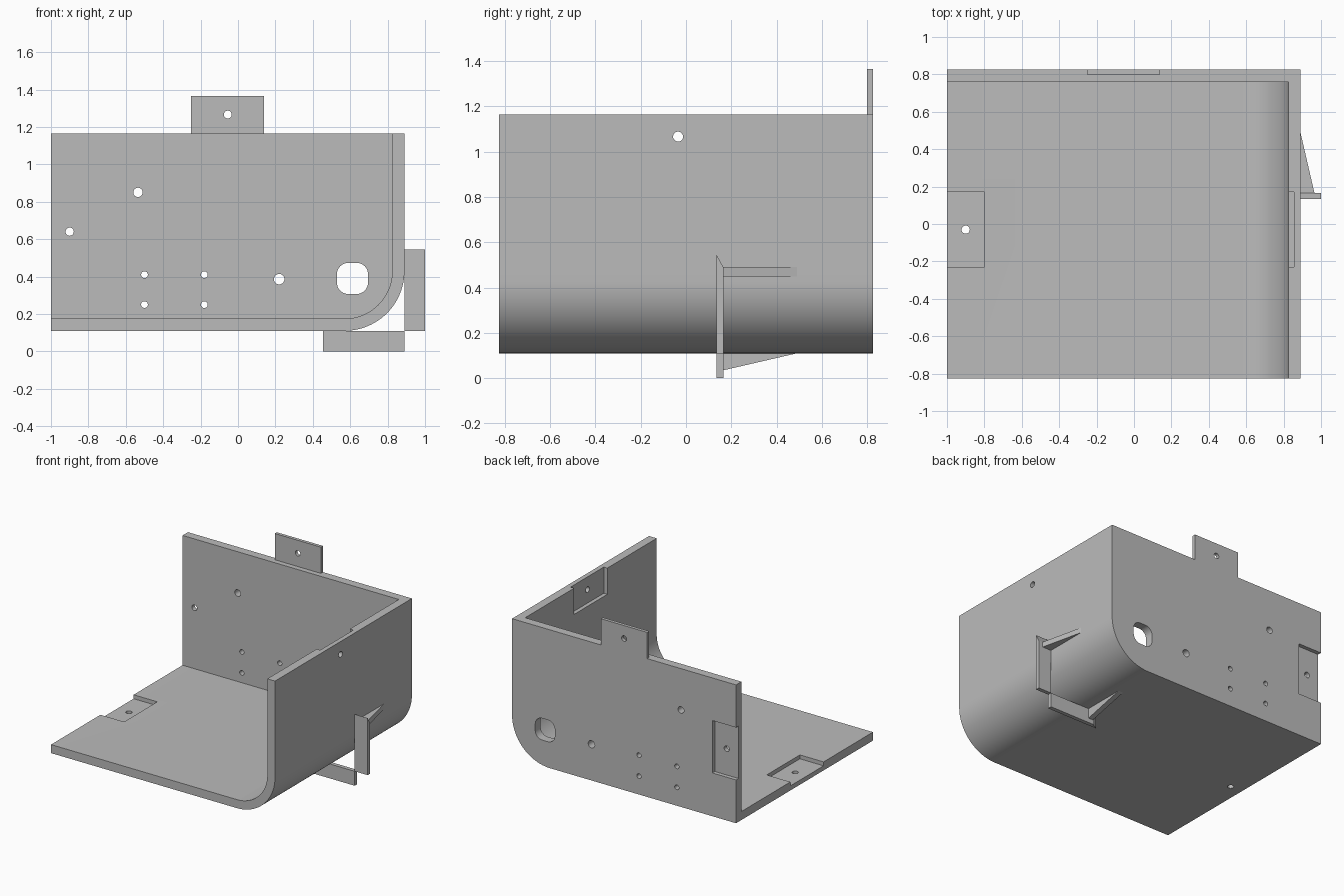
import bpy, bmesh
from math import sin, cos, pi
from mathutils import Vector

cube = bpy.data.objects.get("Cube")
if cube:
    bpy.data.objects.remove(cube, do_unlink=True)

grey = bpy.data.materials.new("plain grey")
grey.use_nodes = True
colour = (0.5, 0.5, 0.5, 1)
grey.diffuse_color = colour
grey.node_tree.nodes["Principled BSDF"].inputs["Base Color"].default_value = colour

# Main dimensions
LEFT, SIDE, BASE, TOP = -1.0, 0.89, 0.11, 1.165
DEPTH, WALL, BEND, RECESS = 0.825, 0.065, 0.32, 0.03


def prism(name, points, direction):
    """Extrude a flat outline along a direction."""
    bm = bmesh.new()
    face = bm.faces.new([bm.verts.new(p) for p in points])
    moved = bmesh.ops.extrude_face_region(bm, geom=[face])["geom"]
    bmesh.ops.translate(bm, vec=Vector(direction),
                        verts=[v for v in moved if isinstance(v, bmesh.types.BMVert)])
    bmesh.ops.recalc_face_normals(bm, faces=bm.faces)
    mesh = bpy.data.meshes.new(name)
    bm.to_mesh(mesh)
    bm.free()
    mesh.materials.append(grey)
    obj = bpy.data.objects.new(name, mesh)
    bpy.context.collection.objects.link(obj)
    return obj


def box(name, x, y, z):
    outline = [(x[0], y[0], z[0]), (x[1], y[0], z[0]), (x[1], y[1], z[0]), (x[0], y[1], z[0])]
    return prism(name, outline, (0, 0, z[1] - z[0]))


def arc(cx, cz, r, start, end, steps):
    return [(cx + r * cos(start + (end - start) * i / steps),
             cz + r * sin(start + (end - start) * i / steps)) for i in range(steps + 1)]


def hole(axis, u, v, r, half=0):
    """Cutter through a wall: round, or a rounded square when half > r."""
    off = max(half - r, 0)
    ring = []
    for k, (su, sv) in enumerate([(1, 1), (-1, 1), (-1, -1), (1, -1)]):
        ring += arc(u + su * off, v + sv * off, r, k * pi / 2, (k + 1) * pi / 2, 8)[:8 + (off > 0)]
    if axis == "x":
        return prism("hole_cutter", [(0.7, a, b) for a, b in ring], (0.3, 0, 0))
    if axis == "y":
        return prism("hole_cutter", [(a, 0.7, b) for a, b in ring], (0, 0.2, 0))
    return prism("hole_cutter", [(a, b, 0.05) for a, b in ring], (0, 0, 0.2))


def cut(target, cutter):
    mod = target.modifiers.new("cut", 'BOOLEAN')
    mod.operation, mod.solver, mod.object = 'DIFFERENCE', 'EXACT', cutter
    bpy.ops.object.select_all(action='DESELECT')
    bpy.context.view_layer.objects.active = target
    target.select_set(True)
    bpy.ops.object.modifier_apply(modifier=mod.name)
    bpy.data.objects.remove(cutter, do_unlink=True)


# Rounded shell: solid block with the inside hollowed out
cx, cz = SIDE - BEND, BASE + BEND
outer = [(LEFT, TOP), (LEFT, BASE)] + arc(cx, cz, BEND, -pi / 2, 0, 24) + [(SIDE, TOP)]
inner = [(LEFT - 0.1, TOP + 0.1), (LEFT - 0.1, BASE + WALL)]
inner += arc(cx, cz, BEND - WALL, -pi / 2, 0, 24) + [(SIDE - WALL, TOP + 0.1)]
shell = prism("rounded_shell", [(x, -DEPTH, z) for x, z in outer], (0, 2 * DEPTH, 0))
cut(shell, prism("cavity_cutter", [(x, -DEPTH - 0.1, z) for x, z in inner],
                 (0, 2 * DEPTH + 0.1 - WALL, 0)))

# Shallow recesses in floor, back wall and side wall
floor_z, side_x = BASE + WALL, SIDE - WALL
cut(shell, box("recess_cutter", (-1.1, -0.8), (-0.23, 0.17), (floor_z - RECESS, 0.3)))
cut(shell, box("recess_cutter", (-1.1, -0.8), (DEPTH - RECESS, 0.9), (0.44, 0.84)))
cut(shell, box("recess_cutter", (0.7, side_x + RECESS), (-0.23, 0.17), (0.965, 1.3)))

# Screw holes and the cable opening
cut(shell, hole("z", -0.9, -0.03, 0.022))
cut(shell, hole("x", -0.035, 1.067, 0.022))
for x, z, r in [(-0.9, 0.64, 0.022), (-0.535, 0.85, 0.025), (0.22, 0.386, 0.028)]:
    cut(shell, hole("y", x, z, r))
for x in (-0.5, -0.18):
    for z in (0.25, 0.41):
        cut(shell, hole("y", x, z, 0.018))
cut(shell, hole("y", 0.612, 0.39, 0.06, 0.083))

# Mounting tab above the back wall
tab = box("mounting_tab", (-0.25, 0.14), (0.8, DEPTH), (TOP, 1.365))
cut(tab, hole("y", -0.055, 1.266, 0.021))


# Stop plates and tapered gussets, mirrored across the rounded corner
def side_place(out, y, along):
    return (SIDE + out, y, BASE + along)


def under_place(out, y, along):
    return (SIDE - along, y, BASE - out)


for where, place, normal in [("side", side_place, Vector((1, 0, 0))),
                             ("under", under_place, Vector((0, 0, -1)))]:
    plate = [(0.135, 0), (0.165, 0), (0.165, 0.38), (0.135, 0.435)]
    prism(where + "_stop_plate", [place(0, y, s) for y, s in plate], normal * 0.11)
    gusset = [(0, 0.165), (0.075, 0.165), (0, 0.49)]
    run = Vector(place(0, 0, 0.38)) - Vector(place(0, 0, 0.34))
    prism(where + "_gusset", [place(o, y, 0.34) for o, y in gusset], run)

# Smooth the bend and hole walls, keep edges sharp
bpy.ops.object.select_all(action='DESELECT')
for obj in (shell, tab):
    obj.select_set(True)
bpy.context.view_layer.objects.active = shell
bpy.ops.object.shade_smooth_by_angle(angle=0.5)
